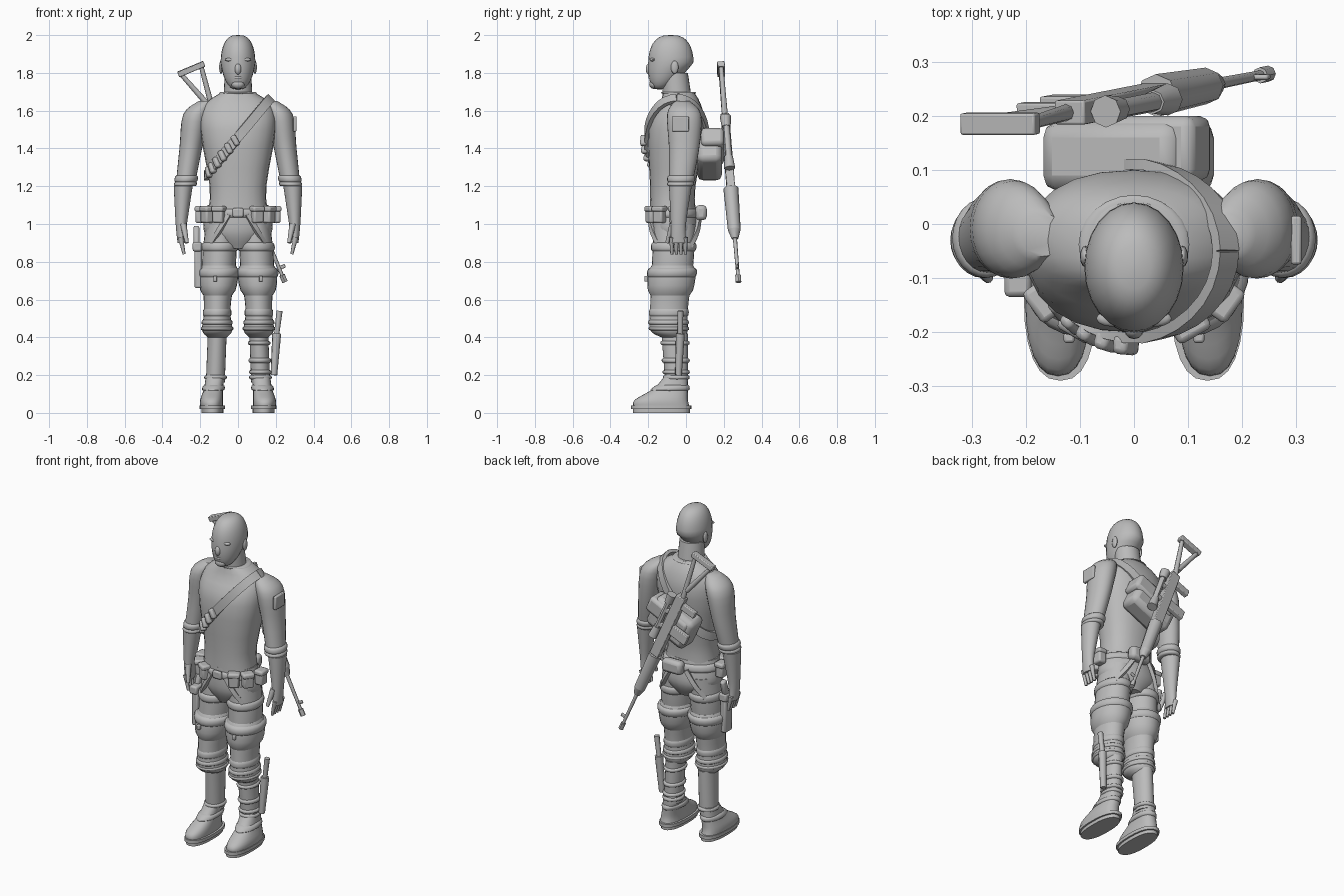
import bpy, bmesh, math
from mathutils import Vector, Matrix

cube = bpy.data.objects.get("Cube")
if cube:
    bpy.data.objects.remove(cube)

GREY = (.5, .5, .5, 1)
grey = bpy.data.materials.new("plain grey")
grey.use_nodes = True
grey.diffuse_color = GREY
grey.node_tree.nodes["Principled BSDF"].inputs["Base Color"].default_value = GREY


def finish(name, bm, matrix=None, bevel=None):
    """Turn a bmesh into a smooth-shaded object with sharp creases."""
    if matrix:
        bm.transform(matrix)
    bmesh.ops.recalc_face_normals(bm, faces=bm.faces)
    mesh = bpy.data.meshes.new(name)
    bm.to_mesh(mesh)
    bm.free()
    mesh.materials.append(grey)
    part = bpy.data.objects.new(name, mesh)
    bpy.context.collection.objects.link(part)
    if bevel:
        modifier = part.modifiers.new("Bevel", "BEVEL")
        modifier.width, modifier.segments = bevel, 2
    bpy.ops.object.select_all(action="DESELECT")
    part.select_set(True)
    bpy.context.view_layer.objects.active = part
    bpy.ops.object.shade_smooth_by_angle(angle=math.radians(45))


def at(path, t):
    """Point on a smooth curve through the path, t running from 0 to 1."""
    last = len(path) - 1
    i = min(int(t * last), last - 1)
    t = t * last - i
    a, b, c, d = (Vector(path[min(max(k, 0), last)]) for k in range(i - 1, i + 3))
    return b + (c - a) * t / 2 + (a - b * 2.5 + c * 2 - d / 2) * t ** 2 + ((b - c) * 3 + d - a) / 2 * t ** 3


def samples(path, count):
    return [at(path, i / count) for i in range(count + 1)]


def skin(name, rings):
    bm = bmesh.new()
    rows = [[bm.verts.new(point) for point in ring] for ring in rings]
    for lower, upper in zip(rows, rows[1:]):
        for i in range(len(lower)):
            bm.faces.new((lower[i - 1], lower[i], upper[i], upper[i - 1]))
    bm.faces.new(rows[0])
    bm.faces.new(rows[-1])
    finish(name, bm)


def loft(name, sections, side=1, count=12, power=2):
    """Skin level rings; a section is x, y, z, half width, half depth."""
    def bend(value):
        return math.copysign(abs(value) ** (2 / power), value)
    angles = [math.tau * i / 24 for i in range(24)]
    skin(name, [[(side * x + wide * bend(math.cos(a)), y + deep * bend(math.sin(a)), z) for a in angles]
                for x, y, z, wide, deep in samples(sections, count)])


def wrap(name, limb, start, end, side=1, grow=.01):
    """Raised band hugging part of a limb."""
    sections = []
    for i in range(7):
        swell = grow * math.sin(math.pi * i / 6) ** .4
        sections.append(at(limb, start + (end - start) * i / 6) + Vector((0, 0, 0, swell, swell)))
    loft(name, sections, side, 6)


def strap(name, points, width, thick=.01):
    """Flat strip along a path, facing away from the body."""
    path = samples(points, 32)
    rings = []
    for i, point in enumerate(path):
        along = (path[min(i + 1, 32)] - path[max(i - 1, 0)]).normalized()
        out = Vector((point.x, point.y + .05, max(0, point.z - 1.5)))
        out = (out - along * out.dot(along)).normalized()
        across = along.cross(out) * width / 2
        out *= thick
        rings.append([point - across - out, point + across - out, point + across + out, point - across + out])
    skin(name, rings)


def box(name, centre, size, turn=Matrix(), base=Matrix(), bevel=.01):
    bm = bmesh.new()
    bmesh.ops.create_cube(bm, size=1)
    finish(name, bm, base @ Matrix.Translation(centre) @ turn @ Matrix.Diagonal((*size, 1)), bevel)


def ball(name, centre, size):
    bm = bmesh.new()
    bmesh.ops.create_uvsphere(bm, u_segments=12, v_segments=8, radius=1)
    finish(name, bm, Matrix.Translation(centre) @ Matrix.Diagonal((*size, 1)))


def rod(name, start, end, thick, tip, base=Matrix()):
    start, end = Vector(start), Vector(end)
    aim = (end - start).to_track_quat("Z", "Y").to_matrix().to_4x4()
    bm = bmesh.new()
    bmesh.ops.create_cone(bm, cap_ends=True, segments=8, radius1=thick, radius2=tip, depth=(end - start).length)
    finish(name, bm, base @ Matrix.Translation((start + end) / 2) @ aim)


# Head: an egg whose lower half narrows and moves forward to the chin
head = []
for i in range(17):
    angle = math.radians(89) * (i / 8 - 1)
    rise, spread = math.sin(angle), math.cos(angle)
    jaw = max(0, -rise)
    head.append((0, -.08 - .06 * jaw, 1.856 + .144 * rise,
                 (.092 - .015 * jaw) * spread ** .7, (.12 - .045 * jaw) * spread ** .7))
loft("head", head, count=16)
loft("neck", [(0, -.04, 1.6, .08, .08), (0, -.06, 1.8, .07, .07)])
ball("nose", (0, -.195, 1.82), (.018, .018, .03))
ball("mouth", (0, -.18, 1.775), (.03, .02, .012))
ball("goatee", (0, -.17, 1.74), (.035, .025, .025))

# Shirt and hips
shirt = [(0, -.07, 1.05, .16, .12), (0, -.07, 1.2, .15, .12), (0, -.05, 1.5, .2, .15),
         (0, -.03, 1.63, .18, .11), (0, -.04, 1.7, .08, .08)]
hips = [(0, -.06, .87, .08, .09), (0, -.06, .96, .18, .13), (0, -.07, 1.1, .16, .12)]
loft("shirt", shirt, power=2.3)
wrap("collar", shirt, .94, 1)
loft("hips", hips)
wrap("belt", hips, .75, .9)
box("buckle", (0, -.2, 1.06), (.06, .02, .05))
box("rear_pouch", (.03, .08, 1.06), (.13, .06, .08), bevel=.02)

# Limbs, written for the left side and mirrored
sleeve = [(.17, -.02, 1.65, .04, .04), (.22, -.01, 1.58, .07, .09),
          (.25, -.01, 1.4, .06, .08), (.28, -.03, 1.2, .05, .06)]
forearm = [(.29, -.03, 1.2, .05, .06), (.3, -.04, 1, .03, .04), (.3, -.04, .9, .02, .04)]
trouser = [(.09, -.06, 1, .08, .11), (.1, -.07, .8, .09, .11), (.11, -.09, .55, .07, .1),
           (.11, -.09, .44, .08, .1), (.11, -.07, .4, .05, .06)]
boot = [(.11, -.06, .42, .05, .07), (.12, -.05, .16, .05, .06)]
foot = [(.14, -.13, .03, .06, .15), (.14, -.13, .07, .06, .14), (.13, -.08, .13, .05, .09), (.12, -.05, .2, .05, .06)]

for side in (-1, 1):
    ball("brow", (side * .04, -.175, 1.87), (.03, .015, .01))
    ball("ear", (side * .09, -.06, 1.83), (.01, .02, .035))

    loft("sleeve", sleeve, side)
    wrap("upper_cuff", sleeve, .88, .95, side)
    wrap("lower_cuff", sleeve, .94, 1, side)
    loft("forearm", forearm, side)
    for i in range(4):
        y = -.075 + i * .024
        rod("finger", (side * .305, y, .93), (side * .285, y, .84), .014, .008)
    rod("thumb", (side * .29, -.07, 1), (side * .27, -.1, .9), .018, .01)

    loft("trouser_leg", trouser, side, count=20)
    wrap("thigh_band", trouser, .14, .19, side)
    wrap("cargo_pocket", trouser, .27, .42, side, .02)
    wrap("pocket_flap", trouser, .28, .34, side, .025)
    for t in (.5, .6, .7):
        wrap("trouser_fold", trouser, t, t + .06, side, .006)
    box("pocket_button", (side * .12, -.21, .71), (.02, .02, .03), bevel=.005)
    for name, front in (("front_harness", -1), ("rear_harness", 1)):
        strap(name, [(side * (.05 + .1 * t), -.06 + front * (.13 - .05 * t ** 2), 1.05 - .17 * t)
                     for t in (0, .5, 1)], .025)

    loft("boot_shaft", boot, side)
    wrap("ankle_strap", boot, .8, .9, side)
    loft("boot_foot", foot, side, power=2.4)
    wrap("instep_strap", foot, .6, .75, side)
    for name, height, shrink in (("sole_welt", .02, 0), ("sole_tread", 0, .01)):
        loft(name, [(.136, -.13, z, .068 - shrink, .16 - shrink) for z in (height, height + .02)], side, 1, 2.4)

    # Pouches fanned around the belt
    for degrees in (30, 55, 90):
        angle = math.radians(degrees)
        turn = Matrix.Rotation(side * angle, 4, "Z")
        centre = Vector((side * .2 * math.sin(angle), -.06 - .14 * math.cos(angle), 1.05))
        box("belt_pouch", centre, (.06, .05, .09), turn)
        box("pouch_flap", centre + Vector((0, 0, .03)), (.07, .06, .03), turn)

box("sleeve_patch", (.3, -.03, 1.53), (.02, .09, .08), bevel=.005)

# Holstered sidearm on the right thigh
box("holster", (-.21, -.09, .78), (.04, .07, .24))
box("holster_guard", (-.215, -.09, .88), (.05, .09, .05))
box("sidearm_grip", (-.22, -.06, .94), (.03, .04, .1), Matrix.Rotation(-.3, 4, "X"))

# Sheathed knife on the left shin
rod("knife_sheath", (.19, -.04, .2), (.205, -.03, .42), .018, .024)
rod("knife_handle", (.205, -.03, .42), (.22, -.03, .54), .014, .016)
for t in (.2, .5, .7):
    wrap("knife_strap", boot, t, t + .08)

# Sling: a slanted loop around the chest, carrying ammunition at the front


def sling(degrees, lift=0):
    angle = math.radians(degrees)
    x = .17 * math.cos(angle)
    return Vector((x, -.05 - (.16 + lift) * math.sin(angle), 1.46 + 1.2 * x))


strap("sling", [sling(degrees) for degrees in range(0, 361, 15)], .05)
for degrees in range(95, 156, 12):
    turn = Matrix.Rotation(math.radians(90 - degrees), 4, "Z") @ Matrix.Rotation(-.5, 4, "Y")
    box("ammunition_loop", sling(degrees, .015), (.03, .035, .06), turn)

# Sling bag on the back
tilt = Matrix.Rotation(-.44, 4, "Y")
box("sling_bag", (-.01, .125, 1.37), (.28, .13, .2), tilt, bevel=.03)
box("bag_flap", (0, .14, 1.41), (.28, .12, .1), tilt, bevel=.02)

# Rifle, built along its barrel and hung across the back
along = Vector((.383, .075, -.92)).normalized()
up = Vector((.92, 0, .383))
rifle = Matrix((along, up, along.cross(up))).transposed().to_4x4()
rifle.translation = (-.15, .2, 1.65)

for name, start, end, low, high, thick in (
        ("butt_plate", -.21, -.18, -.1, .05, .04), ("receiver", .08, .5, -.03, .03, .045),
        ("pistol_grip", .11, .15, -.12, -.02, .03), ("magazine", .27, .33, -.14, -.02, .03),
        ("rear_scope_mount", .2, .23, .02, .06, .025), ("front_scope_mount", .3, .33, .02, .06, .025),
        ("front_sight", .95, .97, 0, .035, .01)):
    box(name, ((start + end) / 2, (low + high) / 2, 0), (end - start, high - low, thick), base=rifle, bevel=.004)
for name, start, end, height, thick, tip in (
        ("handguard", .5, .74, 0, .04, .034), ("handguard_tip", .74, .79, 0, .034, .018),
        ("barrel", .78, 1.03, 0, .011, .009), ("muzzle_brake", 1, 1.04, 0, .015, .015),
        ("scope_tube", .14, .38, .06, .018, .018), ("scope_eyepiece", .11, .17, .06, .03, .024),
        ("scope_bell", .34, .41, .06, .022, .03)):
    rod(name, (start, height, 0), (end, height, 0), thick, tip, rifle)
for name, heel, grip in (("upper_stock_strut", .03, .1), ("lower_stock_strut", -.085, .03)):
    rod(name, (-.19, heel, 0), (grip, -.01, 0), .012, .016, rifle)
